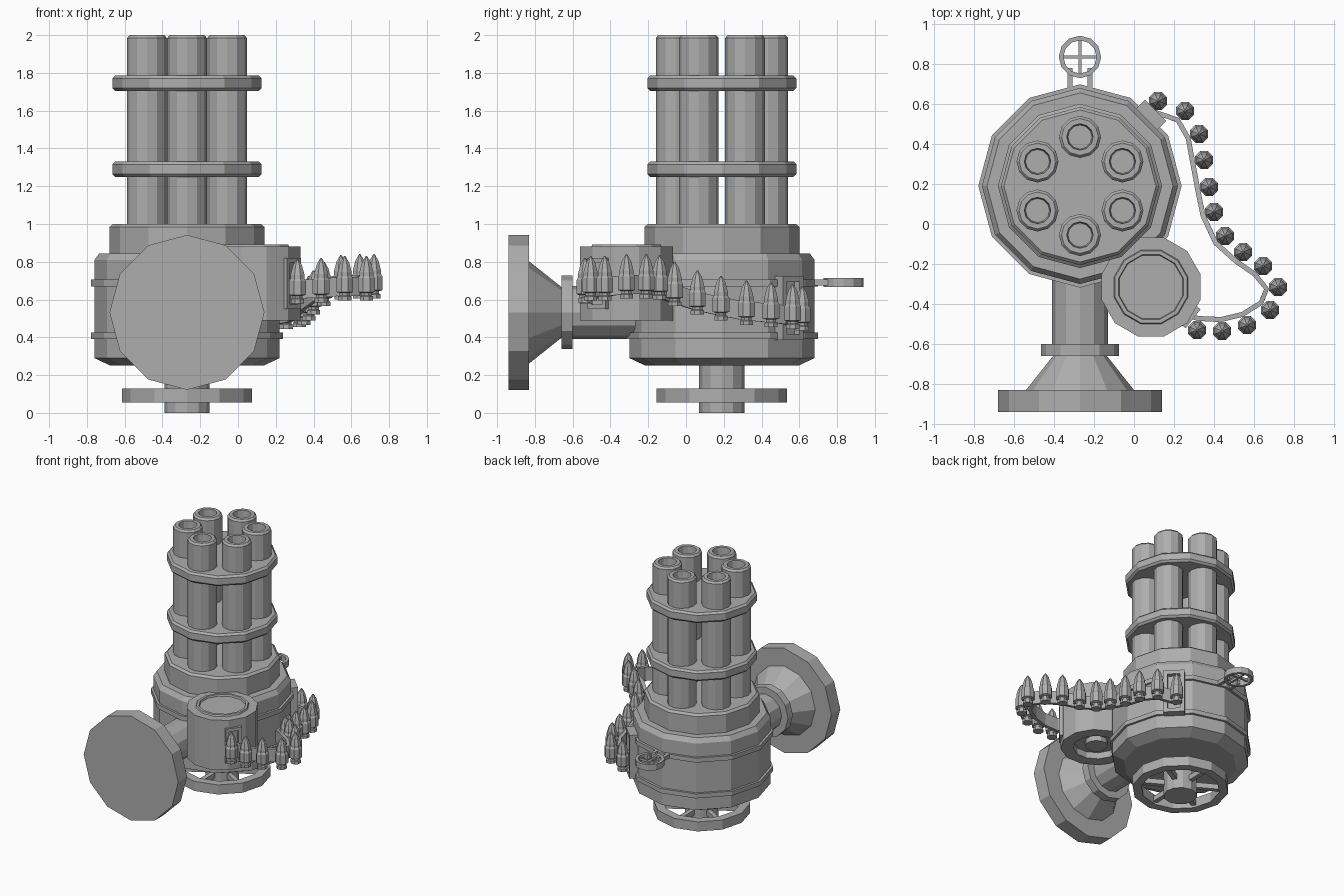
import bpy, bmesh
from math import pi, cos, sin, radians
from mathutils import Matrix, Vector

cube = bpy.data.objects.get("Cube")
if cube:
    bpy.data.objects.remove(cube, do_unlink=True)

grey = bpy.data.materials.new("gunmetal grey")
grey.use_nodes = True
colour = (0.42, 0.42, 0.42, 1)
grey.diffuse_color = colour
grey.node_tree.nodes["Principled BSDF"].inputs["Base Color"].default_value = colour


def finish(name, bm, matrix=Matrix()):
    bmesh.ops.recalc_face_normals(bm, faces=bm.faces)
    mesh = bpy.data.meshes.new(name)
    bm.to_mesh(mesh)
    bm.free()
    mesh.materials.append(grey)
    obj = bpy.data.objects.new(name, mesh)
    obj.matrix_world = matrix
    bpy.context.collection.objects.link(obj)
    return obj


def lathe(name, profile, loc, sides=12, turn=0.0, tilt=0.0, loop=False):
    """Spin (radius, height) points; loop closes the section into a ring."""
    bm = bmesh.new()
    rings = []
    for r, z in profile:
        angles = [turn + 2 * pi * i / sides for i in range(sides)]
        rings.append([bm.verts.new((r * cos(a), r * sin(a), z)) for a in angles])
    pairs = list(zip(rings, rings[1:]))
    if loop:
        pairs.append((rings[-1], rings[0]))
    else:
        bm.faces.new(rings[0])
        bm.faces.new(rings[-1])
    for low, high in pairs:
        for i in range(sides):
            j = (i + 1) % sides
            bm.faces.new((low[i], low[j], high[j], high[i]))
    return finish(name, bm, Matrix.Translation(loc) @ Matrix.Rotation(tilt, 4, 'X'))


def box(name, loc, size, turn=0.0, offset=(0, 0, 0)):
    bm = bmesh.new()
    bmesh.ops.create_cube(bm, size=1)
    bmesh.ops.scale(bm, vec=size, verts=bm.verts)
    bmesh.ops.translate(bm, vec=offset, verts=bm.verts)
    return finish(name, bm, Matrix.Translation(loc) @ Matrix.Rotation(turn, 4, 'Z'))


def disc(radius, low, high, bevel=0.015):
    return [(radius - bevel, low), (radius, low + bevel),
            (radius, high - bevel), (radius - bevel, high)]


def tube(outer, inner, low, high):
    return [(inner, low), (outer, low), (outer, high), (inner, high)]


def feed_frame(name, loc, turn, width, height, depth, bar):
    """Upright rectangular frame with a back plate; local x points outward."""
    box(name + "_plate", loc, (depth * 0.5, width, height), turn, (-depth * 0.25, 0, 0))
    for s in (-1, 1):
        box(name + "_side", loc, (depth, bar, height), turn, (0, s * (width - bar) / 2, 0))
        box(name + "_rail", loc, (depth, width - 2 * bar, bar), turn,
            (0, 0, s * (height - bar) / 2))


CX, CY = -0.27, 0.19
centre = Vector((CX, CY, 0))

# Main housing and its bands
lathe("housing", [(0.405, 0.25), (0.49, 0.29), (0.49, 0.81), (0.465, 0.845),
                  (0.41, 0.845), (0.41, 0.985), (0.392, 1.0)], centre)
for z in (0.39, 0.67):
    lathe("housing_band", tube(0.508, 0.45, z, z + 0.035), centre, loop=True)

# Six hollow barrels held by two clamp discs
for i in range(6):
    a = radians(30 + 60 * i)
    lathe("barrel", [(0.105, 0.98), (0.105, 1.985), (0.092, 2.0), (0.066, 2.0), (0.06, 1.92)],
          centre + Vector((0.245 * cos(a), 0.245 * sin(a), 0)))
for z in (1.25, 1.705):
    lathe("barrel_clamp", disc(0.395, z, z + 0.08), centre)

# Hand wheel below the housing
lathe("wheel_shaft", [(0.12, 0), (0.12, 0.27)], centre)
lathe("wheel_rim", tube(0.345, 0.28, 0.055, 0.13), centre, loop=True)
for i in range(6):
    box("wheel_spoke", centre + Vector((0, 0, 0.0925)), (0.2, 0.035, 0.04),
        radians(60 * i + 30), (0.2, 0, 0))

# Horizontal mounting post with collar, cone and base disc
lathe("mount", [(0.14, 0.2), (0.14, 0.6), (0.195, 0.6), (0.195, 0.66), (0.135, 0.66),
                (0.27, 0.83), (0.41, 0.83), (0.41, 0.94)],
      (CX, 0, 0.532), tilt=pi / 2)

# Ring sight on the back
sight = Vector((CX, 0.835, 0.69))
lathe("sight_ring", tube(0.106, 0.083, -0.024, 0.024), sight, loop=True)
for turn in (0, pi / 2):
    box("sight_cross", sight, (0.18, 0.014, 0.018), turn)
for s in (-1, 1):
    box("sight_arm", sight, (0.025, 0.12, 0.03), 0, (s * 0.05, -0.115, 0))

# Ammunition drum with raised lid and recessed underside
drum = Vector((0.085, -0.315, 0))
lathe("ammo_drum", [(0.08, 0.5), (0.08, 0.54), (0.165, 0.54), (0.165, 0.49), (0.255, 0.49),
                    (0.255, 0.88), (0.192, 0.88), (0.187, 0.892), (0.168, 0.892),
                    (0.164, 0.878)], drum, turn=radians(15))

# Feed frames on the housing and the drum
feed_frame("housing_feed", (0.083, 0.543, 0.555), pi / 4, 0.15, 0.34, 0.07, 0.03)
feed_frame("drum_feed", (0.272, -0.455, 0.685), radians(-38), 0.12, 0.27, 0.06, 0.025)

# Cartridge positions along the belt: x, y and tip height
stops = [(0.12, 0.615, 0.67), (0.255, 0.565, 0.68), (0.325, 0.45, 0.69), (0.35, 0.32, 0.70),
         (0.375, 0.185, 0.725), (0.40, 0.06, 0.755), (0.455, -0.06, 0.80),
         (0.545, -0.14, 0.835), (0.645, -0.21, 0.84), (0.72, -0.315, 0.84),
         (0.68, -0.43, 0.83), (0.565, -0.505, 0.83), (0.44, -0.535, 0.82),
         (0.315, -0.53, 0.815)]
stops = [Vector((x, y, z - 0.235)) for x, y, z in stops]
cartridge = [(0.038, 0), (0.038, 0.022), (0.03, 0.027), (0.03, 0.04), (0.048, 0.045),
             (0.048, 0.118), (0.04, 0.13), (0.04, 0.15), (0.026, 0.2), (0.004, 0.235)]
for p in stops:
    lathe("cartridge", cartridge, p, sides=8, turn=pi / 8)

# Belt ribbon, just inside the row of cartridges
line = []
for i, p in enumerate(stops):
    t = stops[min(i + 1, len(stops) - 1)] - stops[max(i - 1, 0)]
    side = Vector((t.y, -t.x, 0)).normalized()
    line.append(p + side * 0.058)
line.insert(0, Vector((0.06, 0.55, line[0].z)))
line.append(Vector((0.24, -0.44, line[-1].z)))
bm = bmesh.new()
columns = [[bm.verts.new(p + Vector((0, 0, h))) for h in (0.025, 0.125)] for p in line]
for a, b in zip(columns, columns[1:]):
    bm.faces.new((a[0], b[0], b[1], a[1]))
belt = finish("ammo_belt", bm)
thick = belt.modifiers.new("thickness", 'SOLIDIFY')
thick.thickness = 0.025
thick.offset = 0
